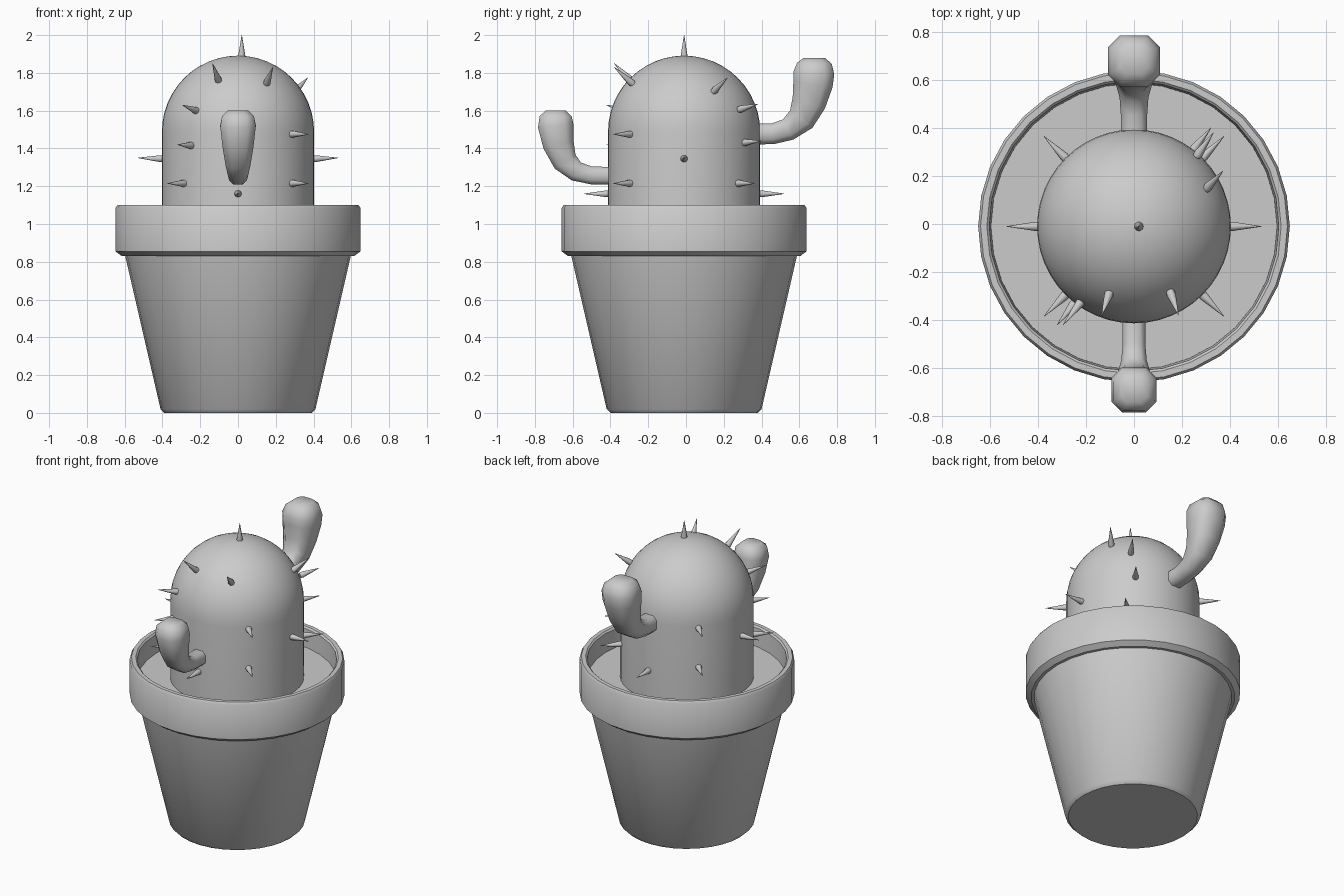
import bpy, bmesh, math
from mathutils import Vector

if "Cube" in bpy.data.objects:
    bpy.data.objects.remove(bpy.data.objects["Cube"], do_unlink=True)

CENTRE_Y = -0.01

grey = bpy.data.materials.new("plain grey")
grey.use_nodes = True
grey.diffuse_color = (0.6, 0.6, 0.6, 1)
grey.node_tree.nodes["Principled BSDF"].inputs["Base Color"].default_value = (0.6, 0.6, 0.6, 1)


def finish(bm, name, angle=35):
    """Turn a bmesh into a shaded object."""
    bmesh.ops.recalc_face_normals(bm, faces=bm.faces)
    mesh = bpy.data.meshes.new(name)
    bm.to_mesh(mesh)
    bm.free()
    mesh.materials.append(grey)
    obj = bpy.data.objects.new(name, mesh)
    bpy.context.collection.objects.link(obj)
    bpy.ops.object.select_all(action='DESELECT')
    obj.select_set(True)
    bpy.context.view_layer.objects.active = obj
    bpy.ops.object.shade_smooth_by_angle(angle=math.radians(angle))
    return obj


def skin_rings(bm, rings):
    """Bridge consecutive rings of points and cap both ends."""
    loops = [[bm.verts.new(p) for p in ring] for ring in rings]
    n = len(loops[0])
    for a, b in zip(loops, loops[1:]):
        for i in range(n):
            j = (i + 1) % n
            bm.faces.new((a[i], a[j], b[j], b[i]))
    bm.faces.new(loops[0])
    bm.faces.new(loops[-1])


def lathe(name, profile, sides):
    """Revolve (radius, height) points about the vertical axis."""
    bm = bmesh.new()
    turns = [math.tau * i / sides for i in range(sides)]
    skin_rings(bm, [[(r * math.cos(t), CENTRE_Y + r * math.sin(t), z) for t in turns]
                    for r, z in profile])
    return finish(bm, name)


def arm(name, path):
    """Sweep an eight-sided section along (y, z, radius) points."""
    bm = bmesh.new()
    corner = math.cos(math.radians(28))
    angles = [math.radians(q + s) for q in (0, 90, 180, 270) for s in (-28, 28)]
    rings = []
    for k, (y, z, r) in enumerate(path):
        before, after = path[max(k - 1, 0)], path[min(k + 1, len(path) - 1)]
        along = Vector((0, after[0] - before[0], after[1] - before[1])).normalized()
        side = Vector((1, 0, 0))
        up = side.cross(along)
        rings.append([Vector((0, y, z)) + (side * math.cos(a) + up * math.sin(a)) * (r / corner)
                      for a in angles])
    skin_rings(bm, rings)
    return finish(bm, name, 60)


# Pot with flared rim; its inside wall ends at the soil
lathe("pot", [(0.39, 0), (0.41, 0.02), (0.597, 0.83), (0.615, 0.83), (0.648, 0.855),
              (0.648, 1.085), (0.638, 1.1), (0.612, 1.1), (0.602, 1.09), (0.595, 0.96)], 32)
lathe("soil", [(0.595, 0.95), (0.595, 0.97)], 32)

# Domed trunk
dome = [(0.403 * math.cos(a), 1.488 + 0.403 * math.sin(a))
        for a in (math.radians(90 * i / 12) for i in range(12))]
lathe("trunk", [(0.403, 0.955)] + dome + [(0.004, 1.891)], 48)

# Curved arms
arm("front_arm", [(-0.36, 1.255, 0.047), (-0.5, 1.257, 0.047), (-0.58, 1.278, 0.053),
                  (-0.64, 1.33, 0.066), (-0.675, 1.42, 0.082), (-0.69, 1.52, 0.094),
                  (-0.69, 1.57, 0.085), (-0.69, 1.602, 0.052)])
arm("back_arm", [(0.34, 1.475, 0.055), (0.46, 1.478, 0.055), (0.54, 1.5, 0.06),
                 (0.61, 1.555, 0.075), (0.65, 1.64, 0.09), (0.672, 1.74, 0.105),
                 (0.677, 1.8, 0.108), (0.68, 1.85, 0.092), (0.68, 1.88, 0.056)])

# Spines, each from a base point to a tip
spines = [
    ((0.02, -0.01, 1.87), (0.02, -0.01, 2.0)),
    ((0, -0.4, 1.16), (0, -0.54, 1.16)),
    ((0, 0.38, 1.16), (0, 0.52, 1.16)),
    ((-0.1, -0.28, 1.75), (-0.135, -0.38, 1.85)),
    ((0.15, -0.28, 1.74), (0.185, -0.38, 1.83)),
    ((0.3, 0.145, 1.7), (0.37, 0.22, 1.775)),
    ((-0.24, -0.32, 1.415), (-0.32, -0.42, 1.42)),
    ((-0.21, -0.31, 1.595), (-0.295, -0.42, 1.63)),
    ((0.24, 0.3, 1.43), (0.32, 0.4, 1.44)),
    ((0.26, 0.28, 1.605), (0.33, 0.38, 1.635)),
]
for sx in (-1, 1):
    spines.append(((sx * 0.39, -0.01, 1.345), (sx * 0.53, -0.01, 1.35)))
    for sy in (-1, 1):
        heights = (1.215, 1.475) if sx != sy else (1.215,)
        for z in heights:
            spines.append(((sx * 0.275, CENTRE_Y + sy * 0.275, z),
                           (sx * 0.375, CENTRE_Y + sy * 0.375, z)))

bm = bmesh.new()
for base, tip in spines:
    base, tip = Vector(base), Vector(tip)
    axis = tip - base
    turn = axis.to_track_quat('Z', 'Y')
    ring = [Vector((math.cos(math.tau * i / 10), math.sin(math.tau * i / 10), 0)) for i in range(10)]
    skin_rings(bm, [[base + axis * t + turn @ (p * r) for p in ring]
                    for t, r in ((0, 0.017), (0.15, 0.019), (1, 0.001))])
finish(bm, "spines", 50)
